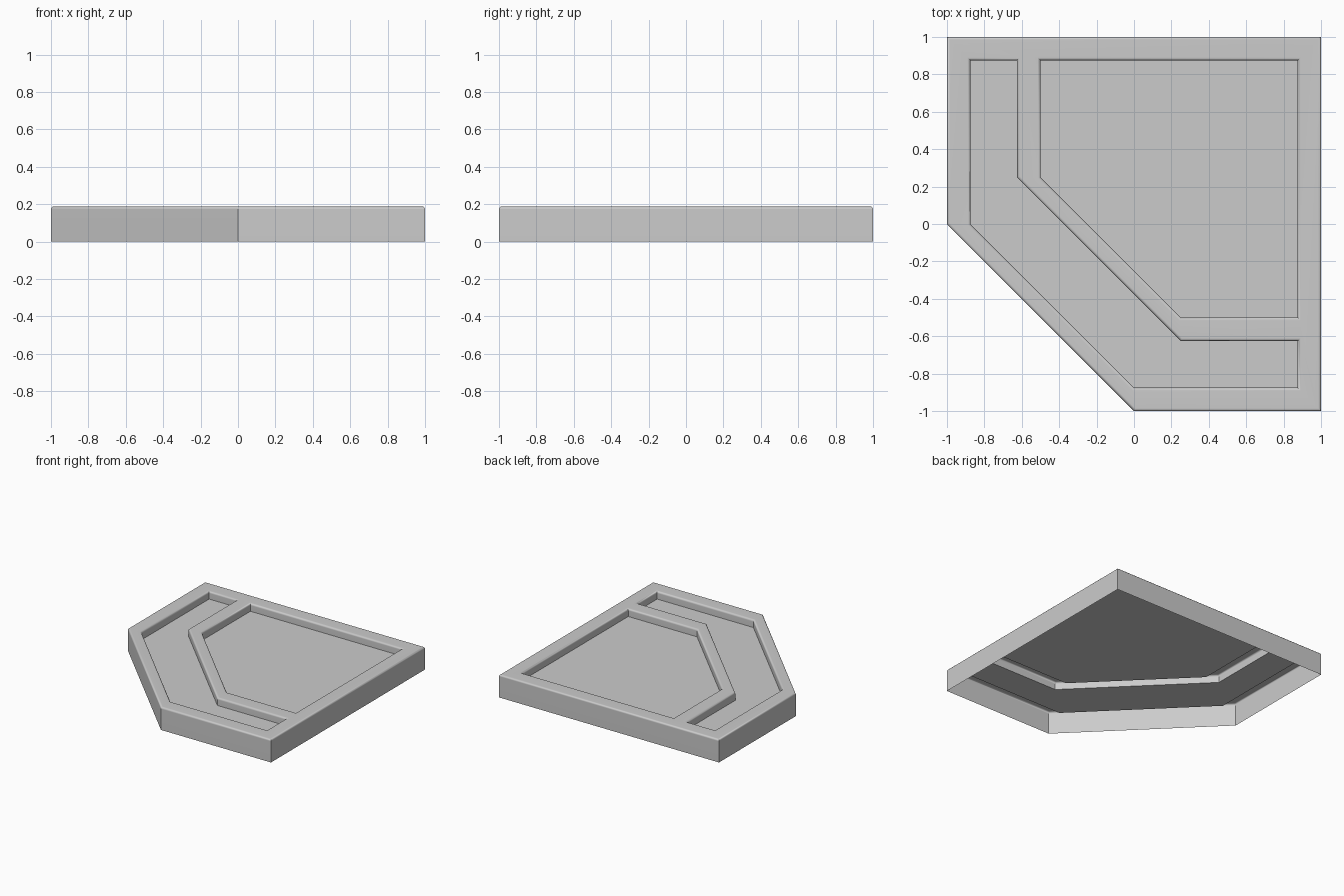
import bpy
import bmesh

cube = bpy.data.objects.get("Cube")
if cube:
    bpy.data.objects.remove(cube, do_unlink=True)

TOP, FLOOR, ROUND = 0.188, 0.125, 0.015

# Plan outlines: outer edge, large recess, and the bent channel around it
OUTER = [(-1, 1), (-1, 0), (0, -1), (1, -1), (1, 1)]
RECESS = [(-.5, .875), (-.5, .25), (.25, -.5), (.875, -.5), (.875, .875)]
CHANNEL = [(-.875, .875), (-.875, 0), (0, -.875), (.875, -.875),
           (.875, -.625), (.25, -.625), (-.625, .25), (-.625, .875)]

grey = bpy.data.materials.new("light_grey")
grey.use_nodes = True
grey.diffuse_color = (0.6, 0.6, 0.6, 1)
grey.node_tree.nodes["Principled BSDF"].inputs["Base Color"].default_value = (0.6, 0.6, 0.6, 1)


def add_wall(bm, outline, low):
    """Vertical wall round an outline; returns its top edges and lower verts."""
    lower = [bm.verts.new((x, y, low)) for x, y in outline]
    upper = [bm.verts.new((x, y, TOP)) for x, y in outline]
    n = len(outline)
    for i in range(n):
        j = (i + 1) % n
        bm.faces.new((lower[i], lower[j], upper[j], upper[i]))
    return [bm.edges.get((upper[i], upper[(i + 1) % n])) for i in range(n)], lower


bm = bmesh.new()

# Outer skirt, open underneath
rim_edges, _ = add_wall(bm, OUTER, 0)

# Sunken floors with their inner walls
for outline in (RECESS, CHANNEL):
    edges, lower = add_wall(bm, outline[::-1], FLOOR)
    bm.faces.new(lower[::-1])
    rim_edges += edges

# Flat top of the rim and divider
bmesh.ops.triangle_fill(bm, edges=rim_edges, use_beauty=True, normal=(0, 0, 1))
for f in bm.faces:
    f.normal_update()
    if all(abs(v.co.z - TOP) < 1e-4 for v in f.verts) and f.normal.z < 0:
        f.normal_flip()
    if all(abs(v.co.z - FLOOR) < 1e-4 for v in f.verts) and f.normal.z < 0:
        f.normal_flip()

# Softly rounded upper edges
result = bmesh.ops.bevel(bm, geom=rim_edges, offset=ROUND, segments=3,
                         profile=0.5, affect='EDGES', clamp_overlap=True)
for f in result["faces"]:
    f.smooth = True

mesh = bpy.data.meshes.new("divided_corner_tray")
bm.to_mesh(mesh)
bm.free()
mesh.materials.append(grey)
tray = bpy.data.objects.new("divided_corner_tray", mesh)
bpy.context.collection.objects.link(tray)

# Keep the upright corners crisp
bpy.context.view_layer.objects.active = tray
tray.select_set(True)
bpy.ops.object.shade_smooth_by_angle(angle=0.6)
normals = tray.modifiers.new("even_normals", 'WEIGHTED_NORMAL')
normals.keep_sharp = True
